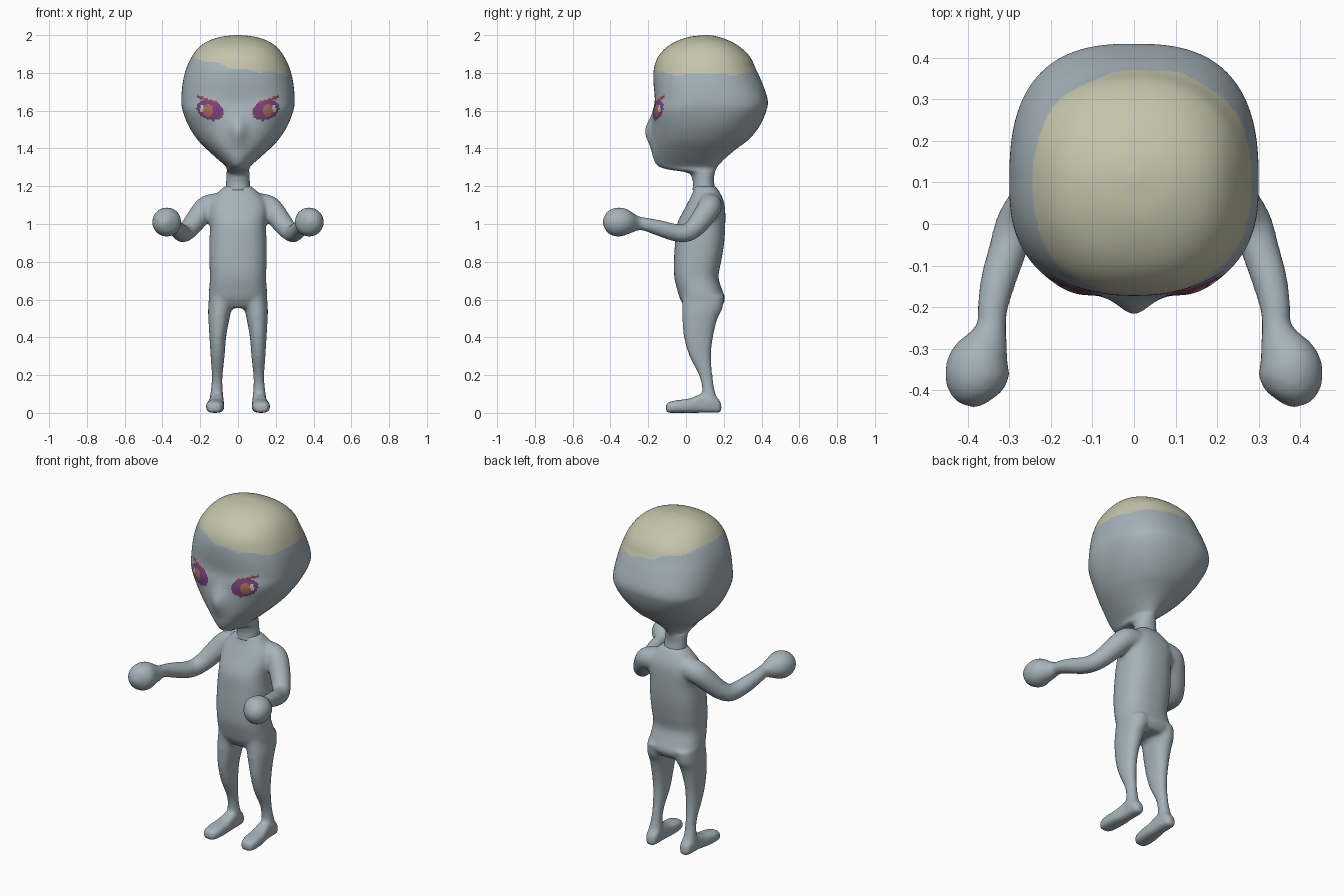
import bpy, bmesh, math
from mathutils import Vector

if "Cube" in bpy.data.objects:
    bpy.data.objects.remove(bpy.data.objects["Cube"])


def material(name, rgb):
    m = bpy.data.materials.new(name)
    m.diffuse_color = (*rgb, 1)
    m.use_nodes = True
    m.node_tree.nodes["Principled BSDF"].inputs["Base Color"].default_value = m.diffuse_color
    return m


SKIN = material("grey blue skin", (0.38, 0.45, 0.49))
CAP = material("pale tan scalp", (0.55, 0.55, 0.41))
PURPLE = material("purple eye", (0.19, 0.055, 0.19))
ORANGE = material("orange iris", (0.38, 0.14, 0.10))
PALE = material("pale eye white", (0.55, 0.55, 0.52))
RED = material("red brow", (0.42, 0.09, 0.08))


def smooth_rows(rows, steps):
    """Catmull-Rom interpolation between table rows."""
    out = []
    for i in range(len(rows) - 1):
        p = [rows[max(0, min(len(rows) - 1, i + k))] for k in (-1, 0, 1, 2)]
        for j in range(steps):
            t = j / steps
            out.append([0.5 * (2 * b + (c - a) * t + (2 * a - 5 * b + 4 * c - d) * t * t
                               + (3 * b - a - 3 * c + d) * t ** 3) for a, b, c, d in zip(*p)])
    return out + [list(rows[-1])]


def oval(n, segs):
    """Points of a unit superellipse."""
    for k in range(segs):
        a = 2 * math.pi * k / segs
        c, s = math.cos(a), math.sin(a)
        r = (abs(c) ** n + abs(s) ** n) ** (-1 / n)
        yield r * c, r * s


def loft(bm, rings):
    """Skin a list of point rings and close both ends."""
    vs = [[bm.verts.new(p) for p in ring] for ring in rings]
    n = len(vs[0])
    faces = [bm.faces.new((a[k], a[(k + 1) % n], b[(k + 1) % n], b[k]))
             for a, b in zip(vs, vs[1:]) for k in range(n)]
    faces += [bm.faces.new(vs[0][::-1]), bm.faces.new(vs[-1])]
    bmesh.ops.recalc_face_normals(bm, faces=faces)


def make_object(name, bm, mats):
    me = bpy.data.meshes.new(name)
    bm.to_mesh(me)
    bm.free()
    for m in mats:
        me.materials.append(m)
    me.polygons.foreach_set("use_smooth", [True] * len(me.polygons))
    ob = bpy.data.objects.new(name, me)
    bpy.context.collection.objects.link(ob)
    return ob


# Head and neck: z, half width, front y, back y, y of widest point, squareness
HEAD = [
    (1.18, .065, .035, .155, .10, 2), (1.23, .062, .035, .148, .10, 2),
    (1.27, .060, .010, .152, .09, 2), (1.29, .060, -.10, .160, .06, 2),
    (1.31, .070, -.15, .172, .05, 2), (1.35, .115, -.172, .21, .05, 2),
    (1.40, .170, -.178, .27, .06, 2.1), (1.45, .217, -.18, .335, .07, 2.2),
    (1.52, .262, -.18, .390, .09, 2.4), (1.60, .293, -.172, .425, .10, 2.7),
    (1.66, .300, -.165, .432, .10, 2.6), (1.75, .292, -.172, .402, .10, 2.4),
    (1.82, .275, -.17, .370, .10, 2.3), (1.88, .248, -.15, .342, .10, 2.3),
    (1.93, .212, -.11, .295, .10, 2.2), (1.965, .165, -.055, .24, .10, 2.1),
    (1.99, .095, .015, .175, .10, 2), (2.0, .015, .095, .125, .11, 2)]


def bump(x, z, cx, cz, sx, sz):
    return math.exp(-((x - cx) / sx) ** 2 - ((z - cz) / sz) ** 2)


def head_ring(z, w, front, back, cy, n):
    ring = []
    for c, s in oval(n, 240):
        x = w * c
        y = cy + s * (back - cy)
        if s < 0:
            y = cy + s * (cy - front)
            # nose ridge and slight eye bulges
            y -= .035 * bump(x, z, 0, 1.49, .045, .075)
            y -= .010 * bump(abs(x), z, .15, 1.60, .06, .05)
        ring.append((x, y, z))
    return ring


def head_colour(p):
    x, z = abs(p.x), p.z
    edge = 1.82 - (.10 if p.x > 0 else .25) * p.x + .006 * math.sin(p.x * 45)
    if z > edge:
        return 1
    if p.y > 0:
        return 0
    dx, dz = x - .148, z - 1.602
    u, v = dx * .94 + dz * .34, dz * .94 - dx * .34
    brow = z - (1.634 + (x - .09) * .33)
    if .10 < x < .217 and abs(brow) < .008:
        return 5 if brow > 0 else 2
    if ((x - .158) / .027) ** 2 + ((z - 1.60) / .033) ** 2 < 1:
        return 3
    if .18 < x < .2 and 1.595 < z < 1.628:
        return 4
    return 2 if (u / .074) ** 2 + (v / .051) ** 2 < 1 else 0


bm = bmesh.new()
loft(bm, [head_ring(*r) for r in smooth_rows(HEAD, 10)])
for f in bm.faces:
    f.material_index = head_colour(f.calc_center_median())
make_object("head", bm, [SKIN, CAP, PURPLE, ORANGE, PALE, RED])

# Body: parts are lofted, then fused into one smooth skin
bm = bmesh.new()


def upright(rows, side=1, n=2.2):
    """Horizontal rings: z, centre x, half width, front y, back y."""
    loft(bm, [[(side * (cx + w * c), (f + b) / 2 + s * (b - f) / 2, z) for c, s in oval(n, 32)]
              for z, cx, w, f, b in smooth_rows(rows, 4)])


# Torso
upright([(.555, 0, .11, 0, .18), (.60, 0, .153, -.03, .207), (.65, 0, .153, -.046, .192),
         (.72, 0, .148, -.062, .172), (.80, 0, .152, -.064, .186), (.90, 0, .152, -.058, .202),
         (1.0, 0, .147, -.047, .208), (1.08, 0, .155, -.008, .207), (1.13, 0, .14, .018, .197),
         (1.17, 0, .105, .037, .177), (1.20, 0, .07, .043, .157)], n=2.5)

LEG = [(.62, .085, .068, -.02, .203), (.55, .096, .062, -.02, .192), (.50, .101, .056, -.02, .167),
       (.40, .107, .044, -.011, .143), (.30, .108, .037, .018, .133), (.20, .110, .029, .068, .140),
       (.13, .112, .031, .085, .150), (.05, .115, .04, .085, .170)]

# Foot: y, centre x, half width, top z
FOOT = [(-.107, .125, .02, .045), (-.095, .124, .038, .056), (-.05, .122, .048, .067),
        (.02, .118, .046, .076), (.08, .113, .038, .10), (.14, .112, .037, .10),
        (.175, .112, .031, .07), (.188, .112, .014, .045)]

# Arm and fist: x, y, z, radius
ARM = [(.10, .125, 1.10, .064), (.16, .125, 1.09, .063), (.20, .10, 1.05, .06),
       (.25, .05, .985, .053), (.285, 0, .952, .048), (.303, -.06, .955, .046),
       (.325, -.13, .975, .043), (.34, -.20, .995, .037), (.343, -.245, 1.003, .036),
       (.352, -.28, 1.005, .05), (.372, -.33, 1.01, .074), (.378, -.375, 1.01, .076),
       (.374, -.415, 1.01, .056), (.368, -.437, 1.01, .015)]

for side in (-1, 1):
    upright(LEG, side)
    loft(bm, [[(side * (cx + w * c), y, top / 2 * (1 + s)) for c, s in oval(3, 32)]
              for y, cx, w, top in smooth_rows(FOOT, 4)])
    path = smooth_rows(ARM, 4)
    rings = []
    for i, (x, y, z, r) in enumerate(path):
        a, b = path[max(i - 1, 0)], path[min(i + 1, len(path) - 1)]
        d = (Vector(b[:3]) - Vector(a[:3])).normalized()
        u = d.cross(Vector((0, 0, 1))).normalized()
        v = u.cross(d)
        pts = [Vector((x, y, z)) + r * (c * u + s * v) for c, s in oval(2, 32)]
        rings.append([(side * p.x, p.y, p.z) for p in pts])
    loft(bm, rings)

body = make_object("body", bm, [SKIN])
fuse = body.modifiers.new("fuse", 'REMESH')
fuse.mode = 'VOXEL'
fuse.voxel_size = 0.01
fuse.use_smooth_shade = True
soft = body.modifiers.new("soften", 'SMOOTH')
soft.factor = 0.5
soft.iterations = 8
